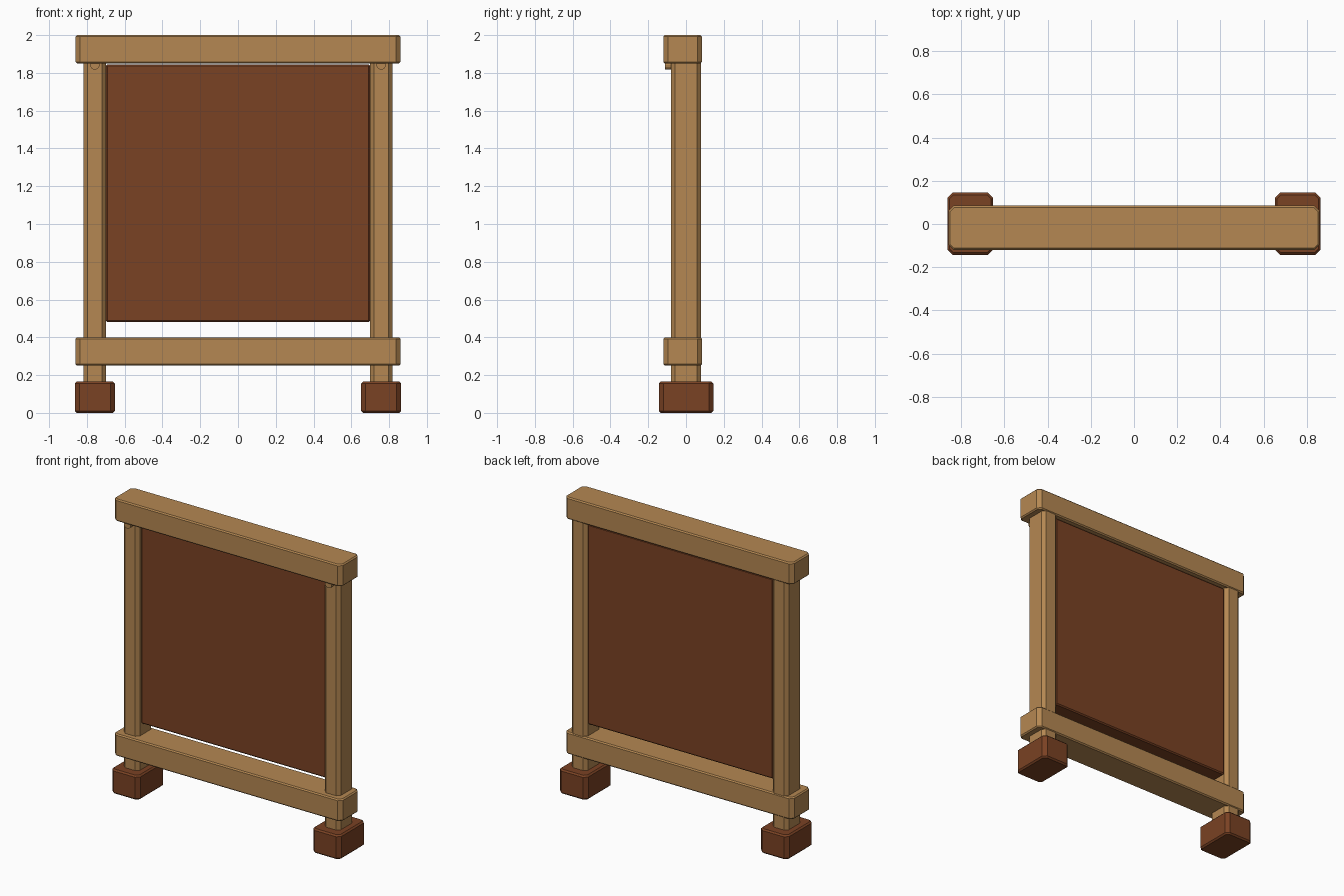
import bpy
import bmesh
from mathutils import Matrix

cube = bpy.data.objects.get("Cube")
if cube:
    bpy.data.objects.remove(cube, do_unlink=True)


def material(name, rgb):
    mat = bpy.data.materials.new(name)
    mat.use_nodes = True
    colour = (*rgb, 1)
    mat.diffuse_color = colour
    mat.node_tree.nodes["Principled BSDF"].inputs["Base Color"].default_value = colour
    return mat


tan_wood = material("tan wood", (0.46, 0.245, 0.084))
dark_wood = material("dark wood", (0.195, 0.054, 0.017))


def finish(bm, name, mat):
    bmesh.ops.recalc_face_normals(bm, faces=bm.faces)
    mesh = bpy.data.meshes.new(name)
    bm.to_mesh(mesh)
    bm.free()
    mesh.materials.append(mat)
    obj = bpy.data.objects.new(name, mesh)
    bpy.context.collection.objects.link(obj)
    return obj


def beam(name, xs, ys, zs, mat, corner, rim):
    """Box with chamfered upright corners and a finer chamfer on its rims."""
    bm = bmesh.new()
    bmesh.ops.create_cube(bm, size=1)
    for v in bm.verts:
        for axis, (lo, hi) in enumerate((xs, ys, zs)):
            v.co[axis] = hi if v.co[axis] > 0 else lo
    uprights = [e for e in bm.edges
                if abs(e.verts[0].co.z - e.verts[1].co.z) > 0.01]
    bmesh.ops.bevel(bm, geom=uprights, offset=corner, segments=1, affect='EDGES')
    rims = [e for e in bm.edges
            if abs(e.verts[0].co.z - e.verts[1].co.z) < 0.001]
    bmesh.ops.bevel(bm, geom=rims, offset=rim, segments=1, affect='EDGES')
    return finish(bm, name, mat)


def peg(name, x, z):
    """Round peg standing out from the front of a post."""
    bm = bmesh.new()
    bmesh.ops.create_cone(bm, cap_ends=True, segments=16, radius1=0.025,
                          radius2=0.025, depth=0.06,
                          matrix=Matrix.Translation((x, -0.08, z))
                          @ Matrix.Rotation(1.5708, 4, 'X'))
    return finish(bm, name, tan_wood)


# Cross rails
for name, bottom in (("lower_rail", 0.25), ("top_rail", 1.85)):
    beam(name, (-0.86, 0.86), (-0.12, 0.085), (bottom, bottom + 0.15),
         tan_wood, 0.024, 0.008)

# Posts, feet and pegs on each side
for side, s in (("left", 1), ("right", -1)):
    beam(side + "_post", sorted((s * 0.698, s * 0.817)), (-0.08, 0.08),
         (0.1, 1.9), tan_wood, 0.021, 0.005)
    beam(side + "_foot", sorted((s * 0.652, s * 0.864)), (-0.143, 0.145),
         (0, 0.166), dark_wood, 0.024, 0.01)
    peg(side + "_peg", s * 0.758, 1.842)

# Board hung between the posts
beam("panel", (-0.7, 0.7), (-0.048, 0.062), (0.48, 1.845), dark_wood, 0.008, 0.008)
